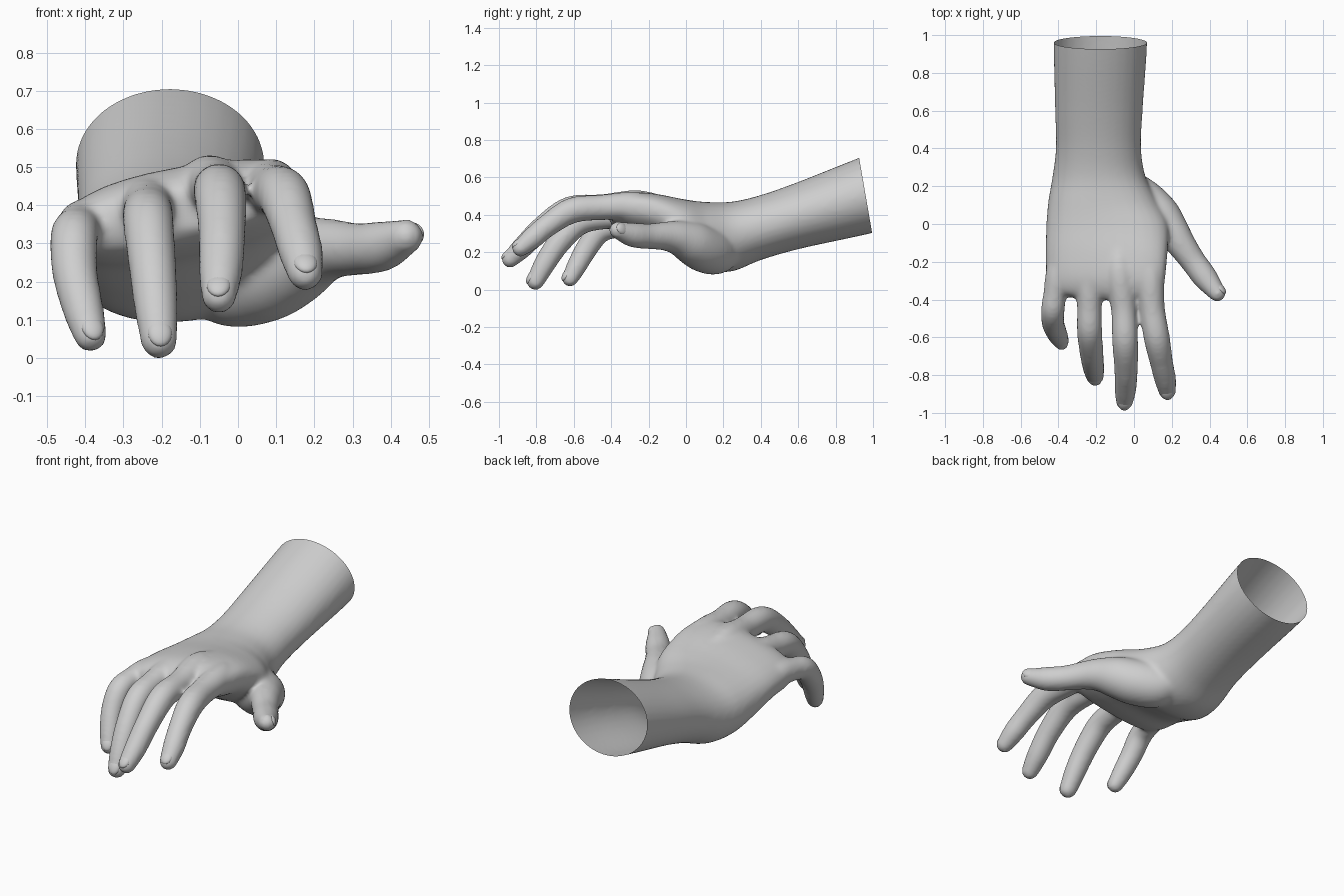
import bpy, bmesh, math
from mathutils import Vector

if "Cube" in bpy.data.objects:
    bpy.data.objects.remove(bpy.data.objects["Cube"])

skin = bpy.data.materials.new("plain grey")
skin.diffuse_color = (0.62, 0.62, 0.62, 1)
skin.use_nodes = True
skin.node_tree.nodes["Principled BSDF"].inputs["Base Color"].default_value = skin.diffuse_color
SIDES = 32


def spline(points, steps):
    """Catmull-Rom interpolation of tuples of any length."""
    pts = [Vector(p) for p in points]
    pts = [2 * pts[0] - pts[1]] + pts + [2 * pts[-1] - pts[-2]]
    out = []
    for i in range(1, len(pts) - 2):
        a, b, c, d = pts[i - 1:i + 3]
        for s in range(steps):
            t = s / steps
            out.append(0.5 * (2 * b + (c - a) * t + (2 * a - 5 * b + 4 * c - d) * t * t
                              + (3 * b - a - 3 * c + d) * t ** 3))
    return out + [pts[-2]]


def loft(bm, rings):
    """Skin a list of rings and cap both ends."""
    loops = [[bm.verts.new(p) for p in ring] for ring in rings]
    for a, b in zip(loops, loops[1:]):
        for i in range(SIDES):
            j = (i + 1) % SIDES
            bm.faces.new((a[i], a[j], b[j], b[i]))
    bm.faces.new(loops[0][::-1])
    bm.faces.new(loops[-1])


def make_object(name, bm):
    bmesh.ops.recalc_face_normals(bm, faces=bm.faces)
    mesh = bpy.data.meshes.new(name)
    bm.to_mesh(mesh)
    bm.free()
    mesh.materials.append(skin)
    ob = bpy.data.objects.new(name, mesh)
    bpy.context.collection.objects.link(ob)
    return ob


# Forearm and palm: y, left x, right x, middle z, half height, slope, squareness
sections = [
    (1.10, -.425, .073, .548, .222, .00, 2.0),
    (0.90, -.425, .067, .488, .207, .00, 2.0),
    (0.60, -.418, .046, .396, .180, .00, 2.0),
    (0.40, -.414, .038, .332, .174, .01, 2.05),
    (0.25, -.432, .062, .285, .186, .02, 2.1),
    (0.12, -.454, .125, .285, .183, .03, 2.2),
    (0.00, -.464, .180, .320, .158, .08, 2.3),
    (-.15, -.468, .178, .370, .127, .15, 2.4),
    (-.28, -.462, .166, .386, .114, .18, 2.5),
    (-.36, -.430, .155, .390, .090, .18, 2.4),
    (-.40, -.280, .130, .400, .055, .14, 2.2),
]


def section_ring(s):
    y, x0, x1, zc, h, slope, power = s
    ring = []
    for k in range(SIDES):
        a = 2 * math.pi * k / SIDES
        c, n = math.cos(a), math.sin(a)
        dx = math.copysign(abs(c) ** (2 / power), c) * (x1 - x0) / 2
        dz = math.copysign(abs(n) ** (2 / power), n) * h
        ring.append(((x0 + x1) / 2 + dx, y, zc + dz + slope * dx))
    return ring


body = bmesh.new()
loft(body, [section_ring(s) for s in spline(sections, 6)])

# Digits: centre line points with radius (x, y, z, r), root to tip
digits = {
    "index": [(.05, -.12, .43, .05), (.08, -.27, .447, .075), (.096, -.45, .440, .068),
              (.122, -.61, .423, .069), (.147, -.74, .343, .061), (.165, -.82, .276, .058),
              (.176, -.885, .222, .047)],
    "middle": [(-.08, -.10, .44, .055), (-.075, -.26, .454, .078), (-.055, -.45, .443, .067),
               (-.047, -.62, .430, .069), (-.042, -.76, .338, .063), (-.045, -.87, .230, .058),
               (-.05, -.940, .163, .047)],
    "ring": [(-.22, -.12, .39, .055), (-.235, -.27, .404, .073), (-.236, -.44, .388, .066),
             (-.235, -.57, .358, .067), (-.225, -.68, .250, .063), (-.215, -.755, .138, .058),
             (-.207, -.805, .046, .049)],
    "little": [(-.36, -.12, .33, .06), (-.395, -.25, .348, .070), (-.418, -.37, .338, .062),
               (-.430, -.46, .312, .063), (-.427, -.53, .222, .060), (-.405, -.585, .125, .054),
               (-.387, -.62, .060, .045)],
    "thumb": [(-.08, .24, .26, .09), (-.03, .17, .206, .120), (.06, .10, .217, .126),
              (.14, .03, .250, .116), (.205, -.045, .277, .092), (.255, -.115, .286, .077),
              (.315, -.20, .285, .068), (.378, -.285, .293, .066), (.440, -.365, .318, .047)],
}

nails = bmesh.new()
for name, pts in digits.items():
    path = spline(pts, 6)
    end = path[-1]
    tip_dir = (path[-1] - path[-3]).to_3d().normalized()
    # Rounded fingertip
    for k in range(1, 6):
        a = k / 6 * math.pi / 2 + 0.1
        p = end.to_3d() + tip_dir * end[3] * math.sin(a)
        path.append(Vector((*p, end[3] * math.cos(a))))
    rings = []
    for i, p in enumerate(path):
        t = (path[min(i + 1, len(path) - 1)] - path[max(i - 1, 0)]).to_3d().normalized()
        u = t.cross(Vector((0, 0, 1))).normalized()
        v = u.cross(t)
        rings.append([p.to_3d() + (u * math.cos(q) + v * math.sin(q)) * p[3]
                      for q in (2 * math.pi * k / SIDES for k in range(SIDES))])
    loft(body, rings)

    # Fingernail: thin oval shell lying on the back of the tip
    back = Vector((.85, .4, .3)) if name == "thumb" else Vector((0, -.3, 1))
    back = (back - tip_dir * back.dot(tip_dir)).normalized()
    side = tip_dir.cross(back)
    r = end[3]
    base = end.to_3d() - tip_dir * r * .15
    made = bmesh.ops.create_uvsphere(nails, u_segments=20, v_segments=12, radius=1)
    for vert in made["verts"]:
        x, y, z = vert.co
        vert.co = base + side * x * r * .66 + tip_dir * y * r * .85 + back * r * (.66 + z * .37)

# Fuse the hand into one smooth skin
hand = make_object("hand", body)
bpy.context.view_layer.objects.active = hand
hand.select_set(True)
fuse = hand.modifiers.new("fuse", 'REMESH')
fuse.mode = 'VOXEL'
fuse.voxel_size = 0.011
relax = hand.modifiers.new("relax", 'SMOOTH')
relax.factor = 0.5
relax.iterations = 14
for m in ("fuse", "relax"):
    bpy.ops.object.modifier_apply(modifier=m)

# Cut the forearm open along a slanted plane
bm = bmesh.new()
bm.from_mesh(hand.data)
bmesh.ops.bisect_plane(bm, geom=bm.verts[:] + bm.edges[:] + bm.faces[:], dist=1e-5,
                       plane_co=(0, .961, .5), plane_no=(0, .405, .07), clear_outer=True)
bm.to_mesh(hand.data)
bm.free()

nail_ob = make_object("fingernails", nails)
for ob in (hand, nail_ob):
    if not ob.data.materials:
        ob.data.materials.append(skin)
    for poly in ob.data.polygons:
        poly.use_smooth = True
        poly.material_index = 0
